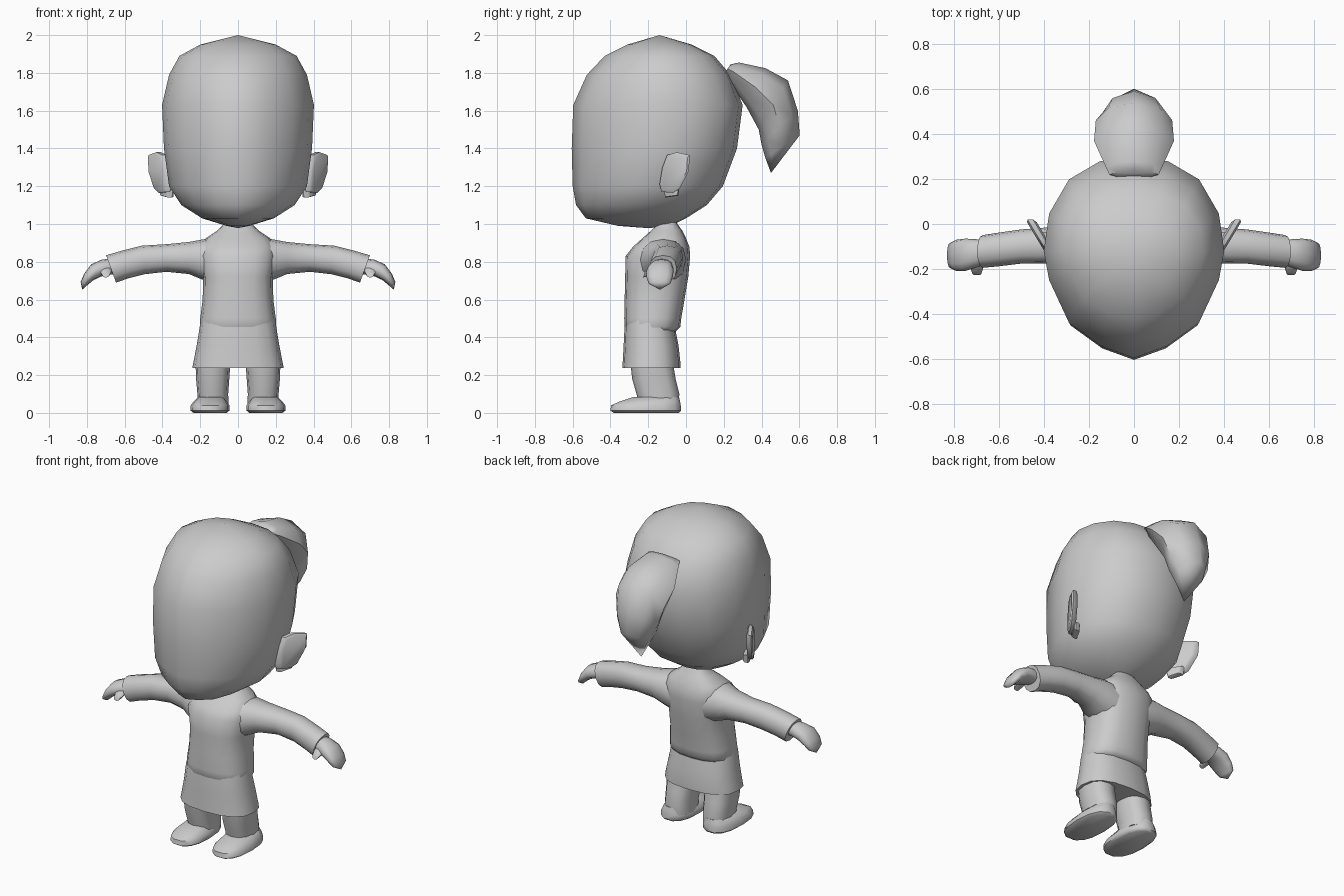
import bpy, bmesh, math
from mathutils import Vector

clay = bpy.data.materials.new("light grey")
clay.diffuse_color = (0.6, 0.6, 0.6, 1)


def loft(name, rings, mirror=False, angle=50):
    """Skin a list of rings; a ring of one point closes to a tip."""
    bm = bmesh.new()
    loops = [[bm.verts.new(p) for p in r] for r in rings]
    for a, b in zip(loops, loops[1:]):
        n = max(len(a), len(b))
        for i in range(n):
            j = (i + 1) % n
            if len(a) == 1:
                bm.faces.new((a[0], b[i], b[j]))
            elif len(b) == 1:
                bm.faces.new((a[i], a[j], b[0]))
            else:
                bm.faces.new((a[i], a[j], b[j], b[i]))
    for end in (loops[0], loops[-1]):
        if len(end) > 2:
            bm.faces.new(end)
    bmesh.ops.recalc_face_normals(bm, faces=bm.faces)
    me = bpy.data.meshes.new(name)
    bm.to_mesh(me)
    bm.free()
    me.materials.append(clay)
    ob = bpy.data.objects.new(name, me)
    bpy.context.collection.objects.link(ob)
    if mirror:
        ob.modifiers.new("mirror", 'MIRROR').use_clip = False
    for p in me.polygons:
        p.use_smooth = True
    me.set_sharp_from_angle(angle=math.radians(angle))
    return ob


def oval(c, u, v, n=14, e=2.3):
    """Rounded ring around c, spanned by half-axis vectors u and v."""
    c, u, v = Vector(c), Vector(u), Vector(v)
    out = []
    for i in range(n):
        a = 2 * math.pi * i / n
        cs, sn = math.cos(a), math.sin(a)
        out.append(c + u * math.copysign(abs(cs) ** (2 / e), cs)
                   + v * math.copysign(abs(sn) ** (2 / e), sn))
    return out


def level(z, x0, x1, y0, y1, n=16, e=2.5):
    return oval(((x0 + x1) / 2, (y0 + y1) / 2, z), ((x1 - x0) / 2, 0, 0),
                (0, (y1 - y0) / 2, 0), n, e)


# Head: keeled plan outline scaled to each height
half = [(0, -1), (.36, -.89), (.72, -.67), (.94, -.27), (1, 0),
        (.94, .4), (.72, .76), (.38, .95), (0, 1)]
plan = half + [(-x, y) for x, y in half[-2:0:-1]]
head = [[(0, -.2, .978)]]
for z, w, yf, yb in [(.99, .06, -.36, -.08), (1.03, .19, -.53, 0),
                     (1.10, .30, -.582, .11), (1.20, .365, -.6, .195),
                     (1.40, .392, -.605, .27), (1.63, .402, -.597, .30),
                     (1.79, .365, -.525, .235), (1.89, .31, -.43, .15),
                     (1.95, .2, -.31, .03)]:
    yc = yf + (yb - yf) * .53
    head.append([(x * w, yc + y * (yc - yf if y < 0 else yb - yc), z) for x, y in plan])
head.append([(0, -.14, 2.0)])
loft("head", head, angle=60)

# Ponytail: sections given by outer point, inner point and half width
tail = []
for yo, zo, yi, zi, w in [(.235, 1.845, .205, 1.80, .11), (.28, 1.855, .225, 1.755, .125),
                          (.42, 1.825, .32, 1.62, .178), (.54, 1.76, .385, 1.50, .17),
                          (.592, 1.6, .40, 1.42, .14), (.602, 1.47, .42, 1.35, .085)]:
    tail.append(oval((0, (yo + yi) / 2, (zo + zi) / 2), (w, 0, 0),
                     (0, (yo - yi) / 2, (zo - zi) / 2), 8, 1.8))
tail.append([(0, .45, 1.27)])
loft("ponytail", tail, angle=60)


# Ears: slanted plates with rounded rims, and small lobes below
def plate(name, outline, x0, slope, thick):
    cy = sum(p[0] for p in outline) / len(outline)
    cz = sum(p[1] for p in outline) / len(outline)
    rings = []
    for dx, s in [(-1, .86), (-.55, 1), (.55, 1), (1, .86)]:
        rings.append([(x0 + slope * (cy + (y - cy) * s + .1) + dx * thick,
                       cy + (y - cy) * s, cz + (z - cz) * s) for y, z in outline])
    loft(name, rings, True, 40)


plate("ear", [(-.14, 1.21), (-.125, 1.30), (-.10, 1.365), (-.05, 1.38), (.02, 1.365),
              (.015, 1.28), (-.035, 1.185), (-.07, 1.165), (-.13, 1.17)], .39, .6, .022)
plate("ear_lobe", [(-.12, 1.20), (-.035, 1.20), (-.04, 1.15), (-.11, 1.14)], .365, .5, .02)

# Tunic: hem to neck, with the upper garment overlapping a skirt at the back
loft("skirt", [level(.238, -.242, .242, -.337, -.03), level(.27, -.236, .236, -.335, -.03),
               level(.36, -.218, .218, -.33, -.04), level(.46, -.202, .202, -.325, -.06),
               level(.56, -.18, .18, -.31, -.08)])
loft("torso", [level(.43, -.19, .19, -.31, -.055), level(.455, -.202, .202, -.326, -.03),
               level(.5, -.2, .2, -.327, -.025), level(.6, -.187, .187, -.325, -.008),
               level(.72, -.185, .185, -.322, .012), level(.83, -.205, .205, -.32, .022),
               level(.88, -.2, .2, -.28, .018), level(.925, -.17, .17, -.23, .0),
               level(.965, -.11, .11, -.185, -.02), level(1.0, -.075, .075, -.15, -.045),
               level(1.03, -.06, .06, -.14, -.06)], angle=70)


# Sleeves and hands: sections from centre, half depth, half height and tilt
def limb(name, secs, tip=None, n=12):
    rings = []
    for x, y, z, d, h, tilt in secs:
        t = math.radians(tilt)
        rings.append(oval((x, y, z), (0, d, 0), (h * math.sin(t), 0, h * math.cos(t)), n))
    loft(name, rings + ([[tip]] if tip else []), True, 60)


limb("sleeve", [(.10, -.13, .80, .13, .12, -10), (.19, -.12, .815, .12, .105, -6),
                (.26, -.105, .82, .095, .085, 0), (.38, -.095, .82, .08, .073, 0),
                (.50, -.10, .81, .076, .076, 6), (.60, -.113, .785, .075, .075, 16),
                (.672, -.122, .762, .073, .077, 20)])
limb("hand", [(.65, -.125, .775, .05, .045, 22), (.70, -.13, .772, .062, .045, 28),
              (.75, -.137, .755, .072, .042, 40), (.79, -.14, .72, .07, .03, 55),
              (.815, -.14, .685, .058, .02, 65)], (.825, -.138, .652))
loft("thumb", [oval((.705, -.15, .765), (.035, 0, 0), (0, .012, .03), 8),
               oval((.70, -.19, .75), (.03, 0, 0), (0, .012, .025), 8),
               oval((.70, -.222, .732), (.02, 0, 0), (0, .006, .016), 8)], True)

# Trouser legs
loft("leg", [level(.04, .05, .215, -.25, -.04, 12), level(.10, .052, .215, -.262, -.035, 12),
             level(.18, .046, .222, -.285, -.055, 12), level(.27, .04, .225, -.295, -.07, 12)], True)

# Shoes: sole outline splayed outwards, narrowing to the instep
loft("shoe", [level(0, .06, .235, -.385, -.035, 14, 2.4), level(.012, .045, .252, -.405, -.022, 14, 2.4),
              level(.04, .045, .25, -.40, -.024, 14, 2.4), level(.06, .06, .235, -.355, -.028, 14),
              level(.085, .075, .21, -.28, -.035, 14)], True)
